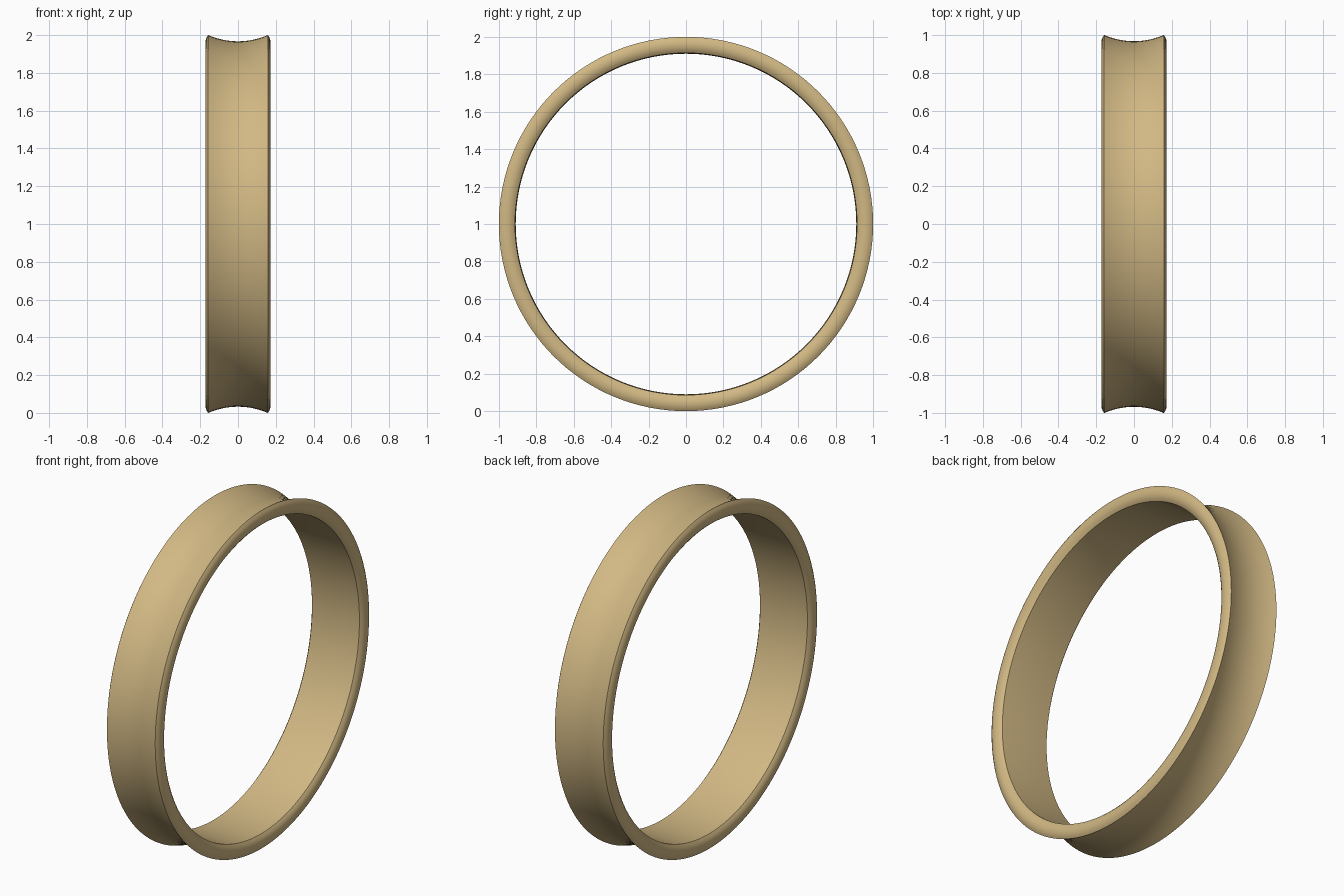
import bpy, bmesh, math
from mathutils import Vector, Matrix

if "Cube" in bpy.data.objects:
    bpy.data.objects.remove(bpy.data.objects["Cube"])

SEGMENTS = 128
EDGE_X, EDGE_R, GROOVE_R = 0.158, 1.0, 0.967   # outer lips and groove bottom
INNER_X, INNER_R = 0.155, 0.914                # inner edge of the rounded rim

# Cross-section as (x, radius): concave outer groove
steps = 12
outer = []
for i in range(steps + 1):
    t = -1 + 2 * i / steps
    outer.append((EDGE_X * t, GROOVE_R + (EDGE_R - GROOVE_R) * t * t))

# Rounded side rim, mirrored for the other side
rim = [(0.166, 0.988), (0.171, 0.974), (0.173, 0.959), (0.171, 0.943),
       (0.165, 0.927)]
inner = [(INNER_X, INNER_R), (0.08, 0.911), (0, 0.91),
         (-0.08, 0.911), (-INNER_X, INNER_R)]
profile = outer + rim + inner + [(-x, r) for x, r in reversed(rim)]

# Spin the section around the x axis
bm = bmesh.new()
rings = []
for s in range(SEGMENTS):
    a = 2 * math.pi * s / SEGMENTS
    rings.append([bm.verts.new((x, r * math.sin(a), 1 + r * math.cos(a)))
                  for x, r in profile])
n = len(profile)
for s in range(SEGMENTS):
    a, b = rings[s], rings[(s + 1) % SEGMENTS]
    for i in range(n):
        j = (i + 1) % n
        bm.faces.new((a[i], a[j], b[j], b[i]))
bmesh.ops.recalc_face_normals(bm, faces=bm.faces)

mesh = bpy.data.meshes.new("ring_band")
bm.to_mesh(mesh)
bm.free()
ring = bpy.data.objects.new("ring_band", mesh)
bpy.context.collection.objects.link(ring)

# Warm brass colour
mat = bpy.data.materials.new("brass")
mat.diffuse_color = (0.64, 0.48, 0.23, 1)
mat.use_nodes = True
mat.node_tree.nodes["Principled BSDF"].inputs["Base Color"].default_value = mat.diffuse_color
mesh.materials.append(mat)

# Smooth surfaces with crisp lips
bpy.context.view_layer.objects.active = ring
ring.select_set(True)
bpy.ops.object.shade_smooth_by_angle(angle=math.radians(30))
